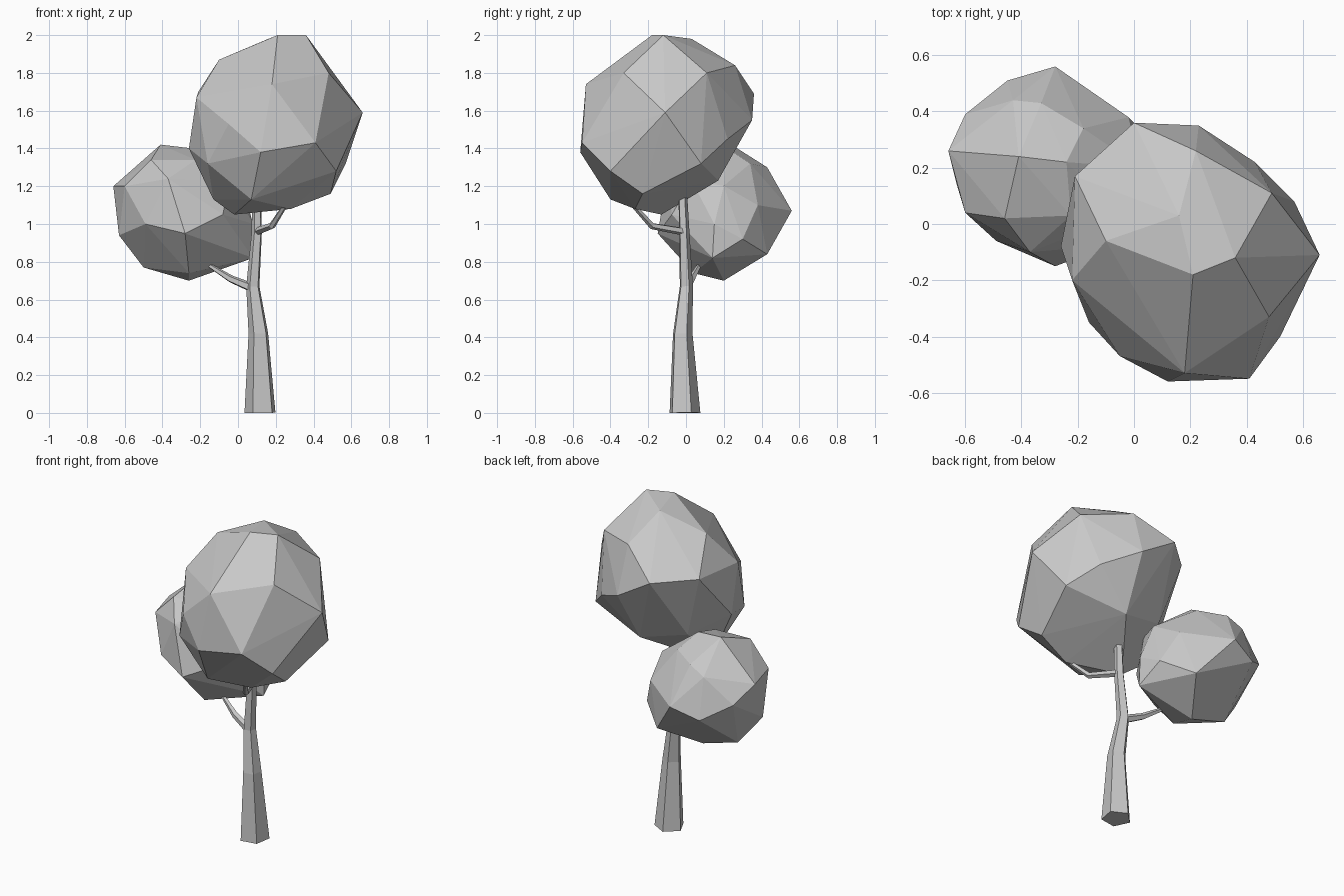
import bpy
import bmesh
from math import cos, sin, tau, radians
from mathutils import Vector

default_cube = bpy.data.objects.get("Cube")
if default_cube:
    bpy.data.objects.remove(default_cube, do_unlink=True)


def make_material(name, colour):
    material = bpy.data.materials.new(name)
    material.use_nodes = True
    material.diffuse_color = colour
    material.node_tree.nodes["Principled BSDF"].inputs["Base Color"].default_value = colour
    return material


grey = make_material("plain_grey", (0.58, 0.58, 0.58, 1))


def finish(bm, name):
    """Turn a bmesh into a flat-shaded object with outward faces."""
    bmesh.ops.recalc_face_normals(bm, faces=bm.faces)
    mesh = bpy.data.meshes.new(name)
    bm.to_mesh(mesh)
    bm.free()
    mesh.materials.append(grey)
    obj = bpy.data.objects.new(name, mesh)
    bpy.context.collection.objects.link(obj)
    return obj


def limb(name, path, radii, sides=5, phase=0.0):
    """Tapered faceted tube that follows a bent path."""
    bm = bmesh.new()
    points = [Vector(p) for p in path]
    along = points[-1] - points[0]
    turn = Vector((0, 0, 1)).rotation_difference(along)
    rings = []
    for point, radius in zip(points, radii):
        ring = []
        for i in range(sides):
            angle = phase + tau * i / sides
            offset = turn @ Vector((cos(angle), sin(angle), 0))
            ring.append(bm.verts.new(point + offset * radius))
        rings.append(ring)
    for lower, upper in zip(rings, rings[1:]):
        for i in range(sides):
            j = (i + 1) % sides
            bm.faces.new((lower[i], lower[j], upper[j], upper[i]))
    bm.faces.new(rings[0])
    bm.faces.new(rings[-1])
    return finish(bm, name)


def foliage(name, centre, radius, corners, spacing):
    """Faceted clump: hull of the main corners, with a ball filling the gaps."""
    bm = bmesh.new()
    bmesh.ops.create_icosphere(bm, subdivisions=2, radius=radius)
    bmesh.ops.translate(bm, verts=bm.verts, vec=centre)
    corners = [Vector(c) for c in corners]
    fillers = [v.co.copy() for v in bm.verts
               if min((v.co - c).length for c in corners) > spacing]
    bm.clear()
    for co in corners + fillers:
        bm.verts.new(co)
    bmesh.ops.convex_hull(bm, input=bm.verts)
    loose = [v for v in bm.verts if not v.link_faces]
    bmesh.ops.delete(bm, geom=loose, context='VERTS')
    return finish(bm, name)


# Trunk and the two side branches
limb("trunk",
     [(0.12, -0.01, 0), (0.11, -0.02, 0.42), (0.08, 0, 0.67),
      (0.1, -0.01, 0.95), (0.1, -0.02, 1.2)],
     [0.087, 0.055, 0.037, 0.029, 0.024], phase=radians(-118))
limb("upper_branch",
     [(0.1, -0.01, 0.96), (0.18, -0.18, 0.99), (0.25, -0.28, 1.1)],
     [0.022, 0.018, 0.013])
limb("lower_branch",
     [(0.08, 0, 0.66), (-0.04, 0.03, 0.71), (-0.15, 0.07, 0.78)],
     [0.026, 0.02, 0.012])

# Large upper clump, listed from crown to underside
foliage("upper_foliage", (0.2, -0.1, 1.52), 0.42, [
    (0.36, -0.12, 2), (0.21, -0.18, 2), (0.16, 0.03, 1.98),
    (-0.1, -0.06, 1.87), (0.22, 0.26, 1.84), (0.48, -0.33, 1.8),
    (0.49, 0.11, 1.8), (0.18, -0.53, 1.74), (-0.21, 0.17, 1.7),
    (0, 0.36, 1.69), (-0.22, -0.2, 1.67), (0.66, -0.11, 1.59),
    (0.23, 0.35, 1.55), (-0.05, -0.47, 1.53), (0.43, 0.22, 1.45),
    (0.41, -0.55, 1.43), (-0.26, -0.08, 1.4), (0.12, -0.56, 1.38),
    (0.57, 0.08, 1.32), (-0.16, -0.35, 1.32), (0.52, -0.4, 1.28),
    (0.2, 0.17, 1.23), (0.49, -0.23, 1.16), (0.07, -0.4, 1.13),
    (-0.13, -0.1, 1.13), (0.28, -0.27, 1.08), (-0.02, -0.13, 1.05),
], 0.26)

# Small lower clump, listed from crown to underside
foliage("lower_foliage", (-0.28, 0.2, 1.05), 0.34, [
    (-0.41, 0.24, 1.42), (-0.24, 0.22, 1.4), (-0.46, 0.02, 1.34),
    (-0.18, 0.34, 1.32), (-0.33, 0.43, 1.3), (-0.43, 0.44, 1.25),
    (-0.37, -0.1, 1.24), (-0.66, 0.26, 1.2), (-0.6, 0.04, 1.2),
    (-0.6, 0.39, 1.1), (-0.02, 0.38, 1.1), (-0.28, 0.56, 1.07),
    (-0.45, 0.51, 1.01), (-0.49, -0.06, 1), (0.08, 0.15, 1),
    (-0.28, -0.15, 0.95), (-0.63, 0.14, 0.94), (0.06, 0.3, 0.92),
    (-0.1, 0.43, 0.84), (0.08, 0.14, 0.82), (-0.5, 0.2, 0.77),
    (-0.26, 0.04, 0.74), (-0.26, 0.2, 0.7),
], 0.2)
